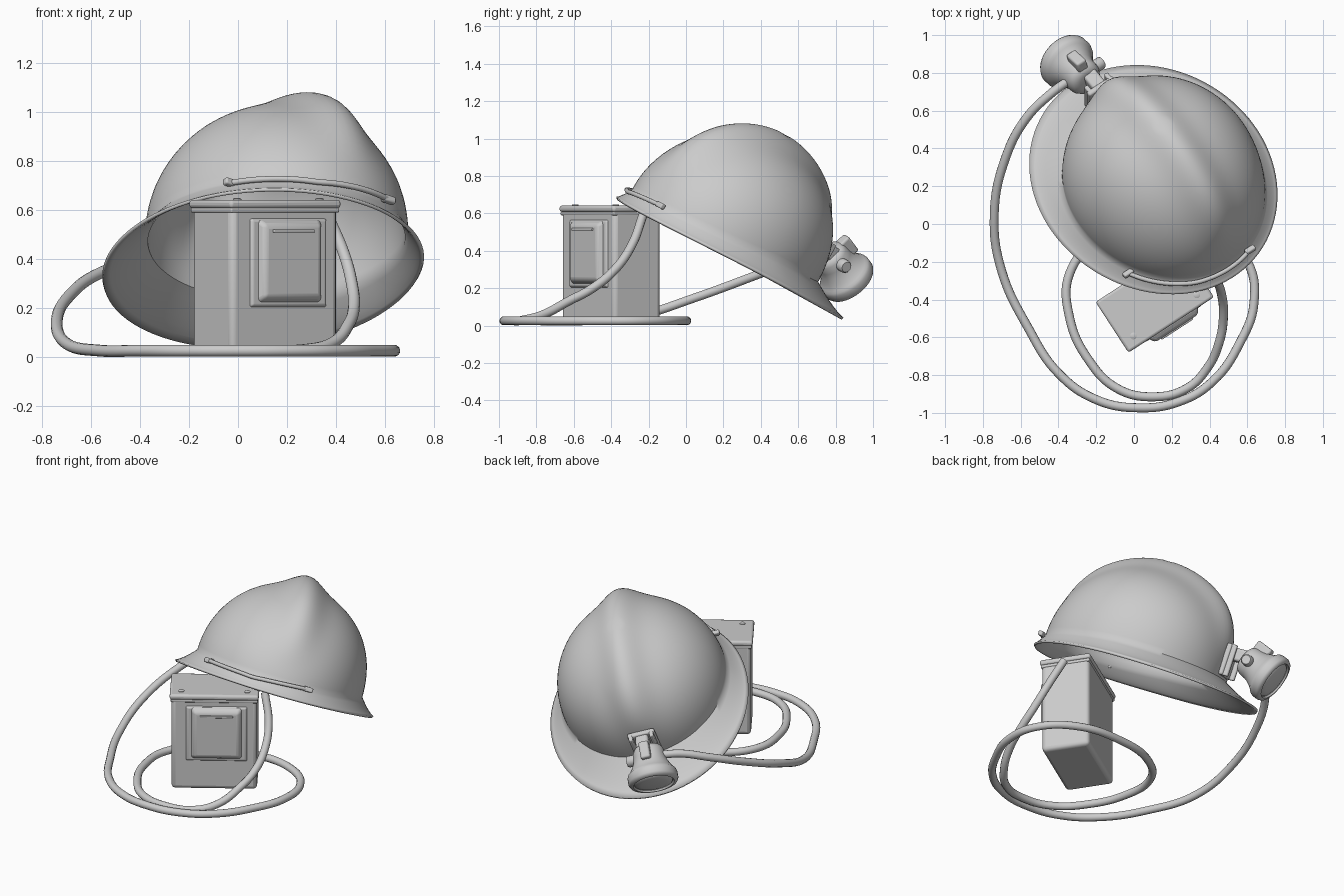
import bpy, bmesh
from math import sin, cos, pi, exp, radians
from mathutils import Matrix, Vector

if "Cube" in bpy.data.objects:
    bpy.data.objects.remove(bpy.data.objects["Cube"])


def finish(name, bm, matrix, bevel=0, solid=0, angle=40):
    """Turn a bmesh into a placed, smooth-shaded object."""
    bmesh.ops.recalc_face_normals(bm, faces=bm.faces)
    me = bpy.data.meshes.new(name)
    bm.to_mesh(me)
    bm.free()
    ob = bpy.data.objects.new(name, me)
    bpy.context.collection.objects.link(ob)
    ob.matrix_world = matrix
    if solid:
        m = ob.modifiers.new("thickness", 'SOLIDIFY')
        m.thickness, m.offset = solid, -1
    if bevel:
        m = ob.modifiers.new("bevel", 'BEVEL')
        m.width, m.segments = bevel, 3
    bpy.ops.object.select_all(action='DESELECT')
    ob.select_set(True)
    bpy.context.view_layer.objects.active = ob
    bpy.ops.object.shade_smooth_by_angle(angle=radians(angle))
    return ob


def block(name, size, loc, frame, bevel=0.01, taper=1.0):
    """Box; taper shrinks the -y face."""
    bm = bmesh.new()
    bmesh.ops.create_cube(bm, size=1)
    for v in bm.verts:
        k = taper if v.co.y < 0 else 1
        v.co = Vector((v.co.x * size[0] * k, v.co.y * size[1], v.co.z * size[2] * k))
    return finish(name, bm, frame @ Matrix.Translation(loc), bevel)


def skin(rings, cap_first=False, cap_last=True):
    """Join rings of points into a surface."""
    bm = bmesh.new()
    vs = [[bm.verts.new(p) for p in r] for r in rings]
    n = len(vs[0])
    for a, b in zip(vs, vs[1:]):
        for i in range(n):
            bm.faces.new((a[i], a[(i + 1) % n], b[(i + 1) % n], b[i]))
    if cap_first:
        bm.faces.new(vs[0])
    if cap_last:
        bm.faces.new(vs[-1])
    return bm


def lathe(name, profile, frame, n=40):
    """Spin (radius, height) pairs round local z."""
    rings = [[(r * cos(2 * pi * i / n), r * sin(2 * pi * i / n), z) for i in range(n)]
             for r, z in profile]
    return finish(name, skin(rings, True, True), frame, angle=50)


def tube(name, pts, radius, frame=Matrix()):
    cu = bpy.data.curves.new(name, 'CURVE')
    cu.dimensions = '3D'
    cu.bevel_depth, cu.bevel_resolution, cu.resolution_u = radius, 4, 8
    cu.use_fill_caps = True
    sp = cu.splines.new('BEZIER')
    sp.bezier_points.add(len(pts) - 1)
    for bp, p in zip(sp.bezier_points, pts):
        bp.co = p
        bp.handle_left_type = bp.handle_right_type = 'AUTO'
    ob = bpy.data.objects.new(name, cu)
    bpy.context.collection.objects.link(ob)
    ob.matrix_world = frame
    return ob


# Helmet frame: local y points to the visor, z up through the crown, tilted
helmet_frame = (Matrix.Translation((0.155, 0.175, 0.409))
                @ Matrix.Rotation(radians(-28.8), 4, 'X')
                @ Matrix.Rotation(radians(35.6), 4, 'Z'))

# Helmet shell: flared brim that droops at the back, dome, central crest
N, H = 96, 0.645


def rim_h(a):
    return -0.025 * max(-sin(a), 0) ** 2


def base_h(a):
    return 0.095 + (0.01 if sin(a) > 0 else 0.05) * sin(a)


def dome_point(a, phi):
    h0 = base_h(a)
    t = cos(phi)
    length = 0.565 if sin(a) > 0 else 0.58
    p = Vector((0.52 * t * cos(a), length * t * sin(a), h0 + (H - h0) * sin(phi) ** 0.95))
    f = min(max((p.z - 0.12) / 0.42, 0), 1)
    f = f * f * (3 - 2 * f)
    lean = Vector((0.008, 0.012, 0)) * f
    return p * (1 + 0.1 * f * exp(-(p.x / 0.11) ** 2)) + lean


angles = [2 * pi * i / N for i in range(N)]
rings = []
for k in range(6):
    f = k / 6
    ring = []
    for a in angles:
        rim = Vector((0.624 * cos(a), 0.09 + 0.718 * sin(a), 0))
        p = rim.lerp(dome_point(a, 0), f)
        p.z = rim_h(a) + (base_h(a) - rim_h(a)) * f ** 1.3
        ring.append(p)
    rings.append(ring)
for k in range(30):
    rings.append([dome_point(a, pi / 2 * k / 30.2) for a in angles])
finish("helmet_shell", skin(rings), helmet_frame, solid=0.014, angle=50)

# Cord band round the back of the dome, with a clip at each end
band = []
for i in range(11):
    a = radians(212 + 7.4 * i)
    band.append((0.54 * cos(a), 0.605 * sin(a), 0.035 + 0.02 * abs(i - 5) / 5))
tube("rear_band", band, 0.012, helmet_frame)
for name, p in (("left_clip", band[0]), ("right_clip", band[-1])):
    block(name, (0.06, 0.03, 0.03), p, helmet_frame, 0.008)

# Lamp bracket on the front of the dome
block("bracket_plate", (0.17, 0.035, 0.2), (0, 0.568, 0.22), helmet_frame, 0.012)
for s in (-1, 1):
    block("bracket_rail", (0.025, 0.06, 0.2), (s * 0.065, 0.585, 0.22), helmet_frame, 0.008)
block("bracket_hook", (0.08, 0.13, 0.08), (0, 0.63, 0.27), helmet_frame, 0.015)

# Head lamp, nose tipped down
lamp_frame = (helmet_frame @ Matrix.Translation((-0.025, 0.862, 0.19))
              @ Matrix.Rotation(radians(-110), 4, 'X'))
lathe("lamp_body", [(0.05, -0.225), (0.082, -0.215), (0.095, -0.19), (0.098, -0.15),
                    (0.105, -0.12), (0.122, -0.085), (0.138, -0.06), (0.148, -0.05),
                    (0.153, -0.035), (0.153, 0.0), (0.145, 0.015), (0.125, 0.02),
                    (0.12, 0.008)], lamp_frame)
lathe("lamp_lens", [(0.122, 0.0), (0.115, 0.012), (0.08, 0.022), (0.04, 0.027),
                    (0.005, 0.028)], lamp_frame)
knob_frame = lamp_frame @ Matrix.Translation((0.08, 0, -0.16)) @ Matrix.Rotation(pi / 2, 4, 'Y')
lathe("lamp_switch", [(0.035, 0), (0.035, 0.05), (0.028, 0.06)], knob_frame, 20)
block("lamp_hinge", (0.06, 0.07, 0.11), (0, -0.105, -0.16), lamp_frame, 0.012)

# Battery box with overhanging lid
box_frame = Matrix.Translation((0.11, -0.40, 0)) @ Matrix.Rotation(radians(33), 4, 'Z')
block("battery_case", (0.52, 0.30, 0.605), (0, 0, 0.313), box_frame, 0.025)
block("battery_lid", (0.54, 0.32, 0.035), (0, 0, 0.625), box_frame, 0.014)
block("lid_seam", (0.527, 0.307, 0.02), (0, 0, 0.6), box_frame, 0.006)
for s in (-1, 1):
    lathe("lid_screw", [(0.018, 0), (0.018, 0.006), (0.012, 0.009)],
          box_frame @ Matrix.Translation((s * 0.2, -0.1, 0.640)), 16)

# Raised clasp panel on the front of the box
block("panel_frame", (0.38, 0.02, 0.37), (0.015, -0.152, 0.385), box_frame, 0.008, 0.94)
block("panel_pad", (0.32, 0.04, 0.35), (0.015, -0.171, 0.392), box_frame, 0.015, 0.84)
block("panel_slot_lip", (0.2, 0.012, 0.014), (0.015, -0.193, 0.515), box_frame, 0.004)

# Cable: lamp, down to the ground, one and a half coils, up to the box
g = 0.026
cable = [(-0.33, 0.77, 0.37), (-0.44, 0.69, 0.38), (-0.57, 0.56, 0.34), (-0.68, 0.35, 0.26),
         (-0.74, 0.05, 0.15), (-0.70, -0.25, 0.055), (-0.56, -0.55, g), (-0.40, -0.79, g),
         (-0.20, -0.93, g), (0.02, -0.973, g), (0.24, -0.94, g), (0.42, -0.83, g),
         (0.56, -0.63, g), (0.635, -0.42, g), (0.60, -0.2, g), (0.42, -0.04, g),
         (0.12, 0.0, g), (-0.18, -0.08, g), (-0.34, -0.26, g), (-0.34, -0.5, g),
         (-0.24, -0.72, g), (-0.09, -0.87, g), (0.1, -0.915, g), (0.28, -0.87, 0.03),
         (0.39, -0.76, 0.06), (0.45, -0.63, 0.13), (0.473, -0.5, 0.2), (0.465, -0.38, 0.3),
         (0.43, -0.29, 0.43), (0.36, -0.23, 0.59)]
tube("cable", cable, 0.024)
